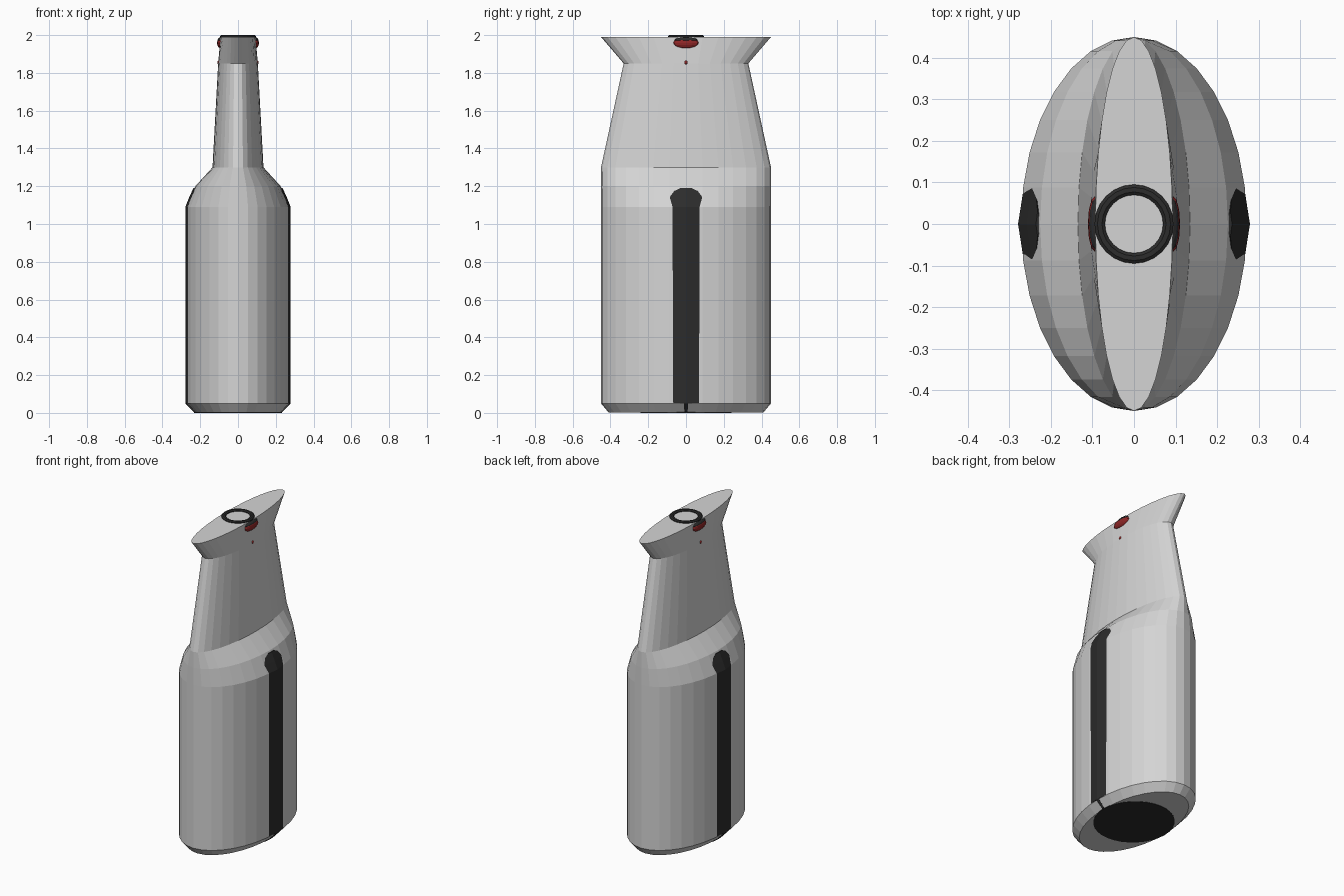
import bpy, bmesh, math

if "Cube" in bpy.data.objects:
    bpy.data.objects.remove(bpy.data.objects["Cube"])


def material(name, rgb):
    m = bpy.data.materials.new(name)
    m.diffuse_color = (*rgb, 1)
    m.use_nodes = True
    m.node_tree.nodes["Principled BSDF"].inputs["Base Color"].default_value = m.diffuse_color
    return m


GREY = material("light grey", (0.66, 0.66, 0.66))
BLACK = material("black rubber", (0.025, 0.025, 0.025))
RED = material("dark red", (0.28, 0.02, 0.02))


def add_object(name, bm, mat):
    bmesh.ops.recalc_face_normals(bm, faces=bm.faces)
    me = bpy.data.meshes.new(name)
    bm.to_mesh(me)
    bm.free()
    me.materials.append(mat)
    ob = bpy.data.objects.new(name, me)
    bpy.context.collection.objects.link(ob)
    return ob


def loft(name, rings, mat, n=32):
    """Stack of ellipses (z, rx, ry), capped at both ends."""
    bm = bmesh.new()
    loops = []
    for z, rx, ry in rings:
        loops.append([bm.verts.new((rx * math.cos(i * math.tau / n),
                                    ry * math.sin(i * math.tau / n), z)) for i in range(n)])
    for a, b in zip(loops, loops[1:]):
        for i in range(n):
            j = (i + 1) % n
            bm.faces.new((a[i], a[j], b[j], b[i]))
    bm.faces.new(loops[0])
    bm.faces.new(loops[-1])
    return add_object(name, bm, mat)


def ellipsoid(name, loc, size, mat):
    bm = bmesh.new()
    bmesh.ops.create_uvsphere(bm, u_segments=12, v_segments=8, radius=1)
    for v in bm.verts:
        v.co = [c + s * p for c, s, p in zip(loc, size, v.co)]
    return add_object(name, bm, mat)


# Oval body with chamfered foot, sloping shoulder, slim neck and flared top
loft("body", [(0.002, 0.228, 0.41), (0.05, 0.272, 0.45), (1.09, 0.272, 0.45),
              (1.20, 0.226, 0.45), (1.30, 0.135, 0.45), (1.85, 0.105, 0.33),
              (1.99, 0.093, 0.45)], GREY)

# Round rubber pad under the foot
loft("base_pad", [(0.0, 0.232, 0.24), (0.004, 0.232, 0.24)], BLACK)

# Side grip strips: centre ridge running into the body at both edges
GRIP = [(0.005, 0.235, 0.008, 0.232), (0.05, 0.279, 0.012, 0.276),
        (0.055, 0.279, 0.105, 0.262), (1.09, 0.279, 0.102, 0.263),
        (1.14, 0.259, 0.088, 0.246), (1.175, 0.243, 0.062, 0.235),
        (1.19, 0.236, 0.03, 0.232)]  # z, ridge x, half width, edge x
for side, s in (("left", -1), ("right", 1)):
    bm = bmesh.new()
    rows = [[bm.verts.new((s * ex, -w, z)), bm.verts.new((s * rx, 0, z)),
             bm.verts.new((s * ex, w, z)), bm.verts.new((s * (ex - 0.02), 0, z))]
            for z, rx, w, ex in GRIP]
    for a, b in zip(rows, rows[1:]):
        for i in range(4):
            j = (i + 1) % 4
            bm.faces.new((a[i], a[j], b[j], b[i]))
    bm.faces.new(rows[0])
    bm.faces.new(rows[-1])
    add_object(side + "_grip", bm, BLACK)

    # Red button with dark hood, and small indicator below it
    ellipsoid(side + "_button", (s * 0.093, 0, 1.958), (0.018, 0.068, 0.028), RED)
    ellipsoid(side + "_button_hood", (s * 0.09, 0, 1.973), (0.018, 0.064, 0.016), BLACK)
    ellipsoid(side + "_indicator", (s * 0.104, 0, 1.855), (0.005, 0.008, 0.01), RED)

# Black ring set into the flat top
bm = bmesh.new()
N = 24
PROFILE = [(0.07, 1.984), (0.07, 1.995), (0.077, 2.0), (0.088, 2.0), (0.095, 1.995), (0.095, 1.984)]
ring = [[bm.verts.new((r * math.cos(k * math.tau / N), r * math.sin(k * math.tau / N), z))
         for r, z in PROFILE] for k in range(N)]
for k in range(N):
    a, b = ring[k], ring[(k + 1) % N]
    for i in range(len(PROFILE)):
        j = (i + 1) % len(PROFILE)
        bm.faces.new((a[i], a[j], b[j], b[i]))
add_object("top_ring", bm, BLACK)
